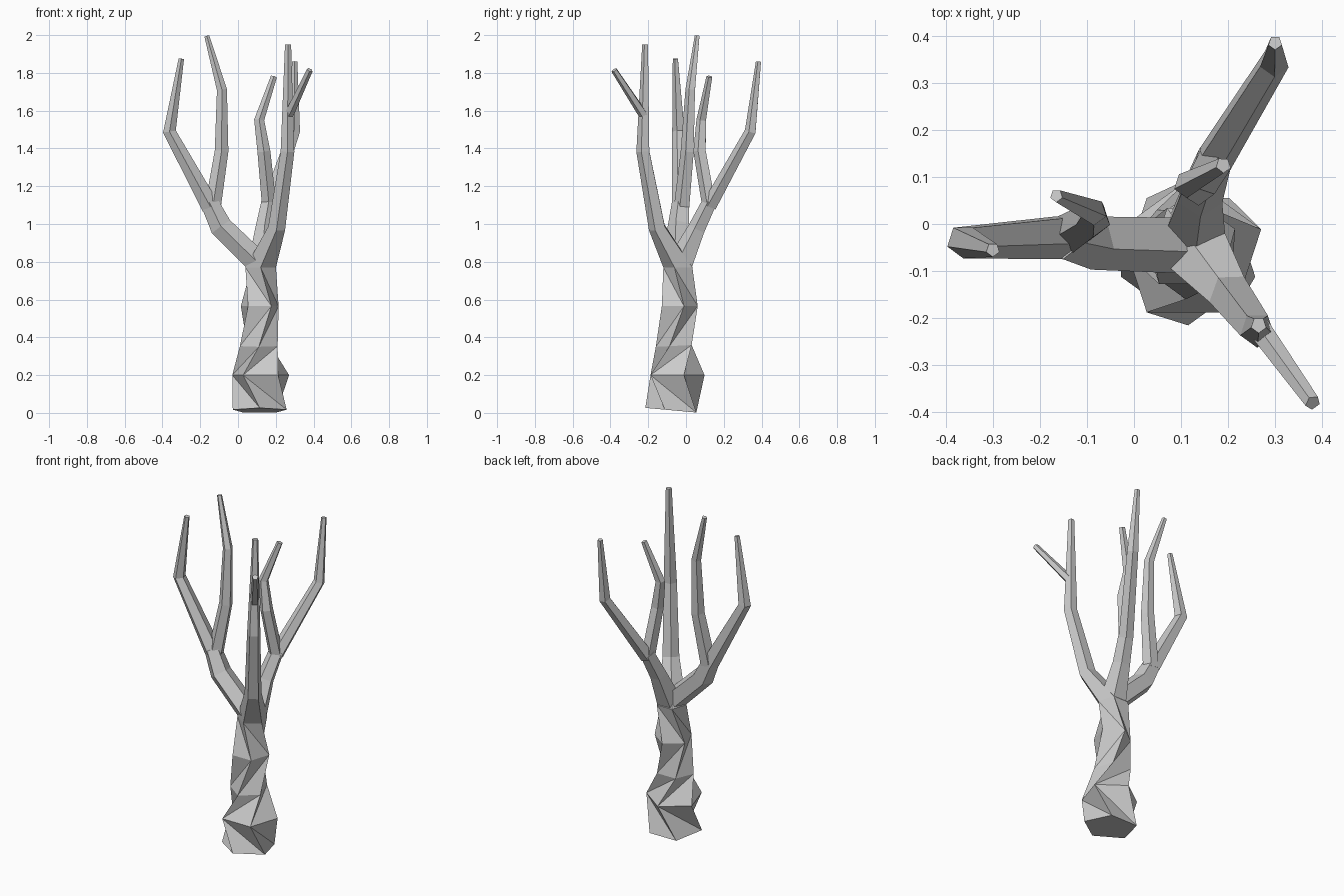
import bpy, bmesh
from math import cos, sin, radians
from mathutils import Vector

if "Cube" in bpy.data.objects:
    bpy.data.objects.remove(bpy.data.objects["Cube"])

UP = Vector((0, 0, 1))


def limb(name, path, twists=None, normals=None, long_split=False):
    """Five-sided tapering tube through (x, y, z, radius) points."""
    pts = [Vector(p[:3]) for p in path]
    n = len(pts)
    bm = bmesh.new()
    rings = []
    for i, p in enumerate(pts):
        if normals:
            axis = Vector(normals[i])
        else:
            axis = Vector((0, 0, 0))
            if i > 0:
                axis += (p - pts[i - 1]).normalized()
            if i < n - 1:
                axis += (pts[i + 1] - p).normalized()
        q = UP.rotation_difference(axis.normalized())
        off = -90 + (twists[i] if twists else 0)
        r = path[i][3]
        ring = []
        for k in range(5):
            a = radians(off + 72 * k)
            ring.append(bm.verts.new(p + q @ Vector((r * cos(a), r * sin(a), 0))))
        rings.append(ring)
    sides = []
    for a, b in zip(rings, rings[1:]):
        for k in range(5):
            j = (k + 1) % 5
            sides.append(bm.faces.new((a[k], a[j], b[j], b[k])))
    bm.faces.new(rings[0][::-1])
    bm.faces.new(rings[-1])
    if long_split:  # creased, knotty bark
        bmesh.ops.triangulate(bm, faces=sides, quad_method='LONG_EDGE')
    me = bpy.data.meshes.new(name)
    bm.to_mesh(me)
    bm.free()
    ob = bpy.data.objects.new(name, me)
    bpy.context.collection.objects.link(ob)
    return ob


# Twisted trunk
limb("trunk",
     [(.115, -.066, .013, .15), (.12, -.06, .2, .158), (.11, -.055, .355, .105),
      (.115, -.043, .565, .105), (.12, -.035, .77, .085)],
     twists=[0, -36, 0, 36, 0],
     normals=[(0, .09, 1), UP, (0, -.05, 1), UP, UP],
     long_split=True)

# Front right branch and its twig
limb("front_right_branch",
     [(.12, -.035, .77, .085), (.205, -.15, .98, .048), (.262, -.225, 1.385, .038),
      (.265, -.215, 1.95, .017)],
     normals=[UP, (.25, -.3, 1), (.07, -.08, 1), (0, .02, 1)])
limb("front_right_twig", [(.265, -.22, 1.57, .026), (.38, -.38, 1.815, .017)])

# Left branch, forking in two
limb("left_branch",
     [(.1, -.04, .8, .065), (-.09, -.035, .985, .062), (-.15, -.025, 1.11, .05)])
limb("left_outer_fork",
     [(-.145, -.025, 1.09, .05), (-.363, -.037, 1.49, .036), (-.3, -.055, 1.875, .015)])
limb("left_inner_fork",
     [(-.135, -.02, 1.08, .045), (-.087, .01, 1.385, .038), (-.085, .025, 1.71, .028),
      (-.165, .06, 1.995, .014)])

# Back right branch, forking in two
limb("back_right_branch",
     [(.125, -.03, .78, .075), (.14, .06, .975, .05), (.165, .13, 1.12, .042)])
limb("back_outer_fork",
     [(.165, .128, 1.1, .042), (.298, .343, 1.49, .032), (.3, .385, 1.86, .015)])
limb("back_inner_fork",
     [(.165, .125, 1.1, .04), (.137, .075, 1.385, .036), (.112, .083, 1.55, .028),
      (.19, .125, 1.78, .017)])
